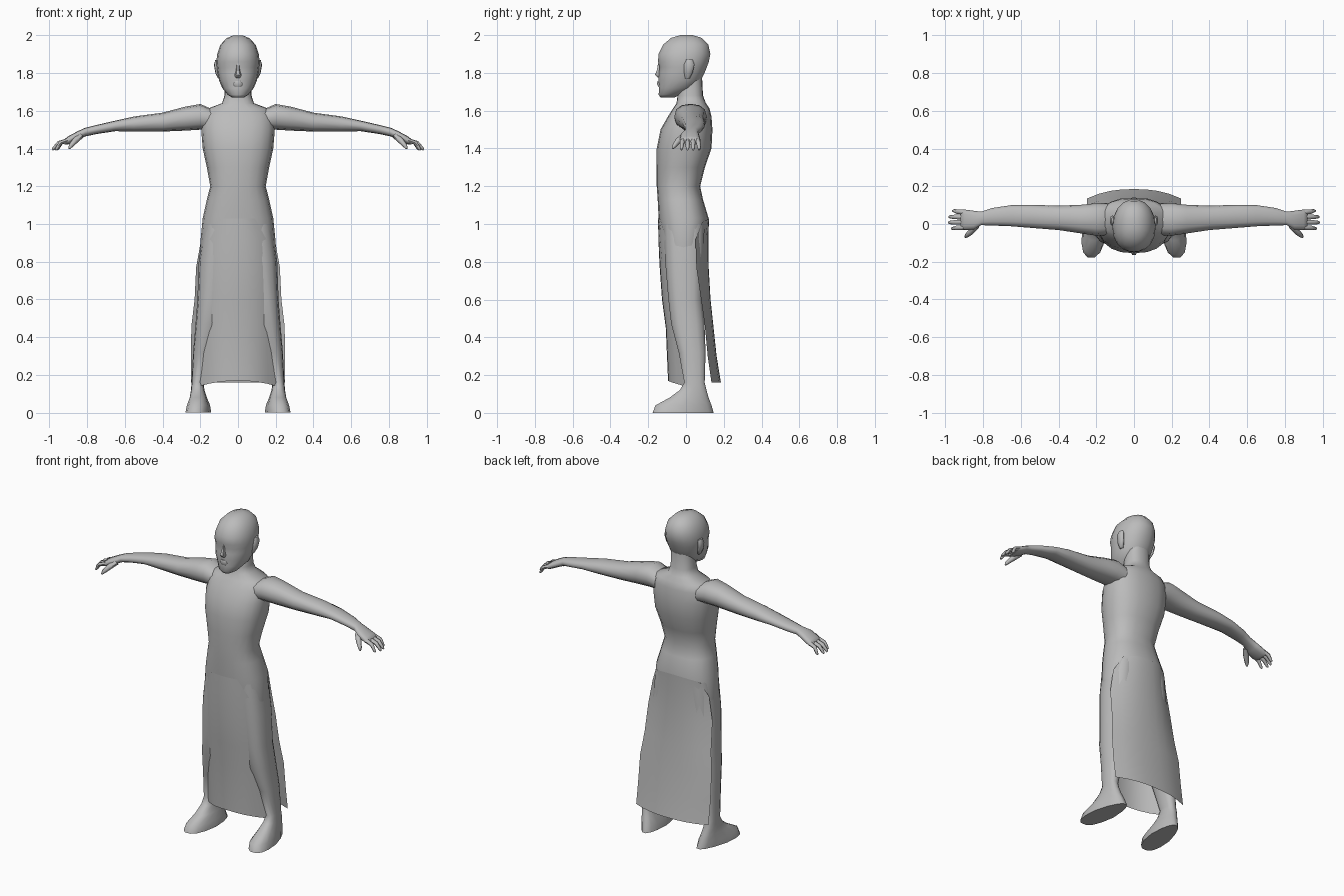
import bpy, bmesh, math
from mathutils import Vector

grey = bpy.data.materials.new("plain_grey")
grey.diffuse_color = (0.5, 0.5, 0.5, 1)


def finish(name, bm, mirror=False, angle=60):
    bmesh.ops.recalc_face_normals(bm, faces=bm.faces[:])
    me = bpy.data.meshes.new(name)
    bm.to_mesh(me)
    bm.free()
    me.materials.append(grey)
    ob = bpy.data.objects.new(name, me)
    bpy.context.collection.objects.link(ob)
    if mirror:
        ob.modifiers.new("mirror", 'MIRROR')
    bpy.ops.object.select_all(action='DESELECT')
    ob.select_set(True)
    bpy.context.view_layer.objects.active = ob
    bpy.ops.object.shade_smooth_by_angle(angle=math.radians(angle))
    return ob


def skin(bm, rings):
    """Join rings of points into a capped tube."""
    loops = [[bm.verts.new(p) for p in r] for r in rings]
    n = len(loops[0])
    for a, b in zip(loops, loops[1:]):
        for i in range(n):
            j = (i + 1) % n
            bm.faces.new((a[i], a[j], b[j], b[i]))
    bm.faces.new(loops[0])
    bm.faces.new(loops[-1])


def oval(lo_u, hi_u, lo_v, hi_v, n, power):
    """Rounded outline between the given limits."""
    pts = []
    for i in range(n):
        t = 2 * math.pi * i / n
        c, s = math.cos(t), math.sin(t)
        c = math.copysign(abs(c) ** power, c)
        s = math.copysign(abs(s) ** power, s)
        pts.append(((lo_u + hi_u) / 2 + c * (hi_u - lo_u) / 2,
                    (lo_v + hi_v) / 2 + s * (hi_v - lo_v) / 2))
    return pts


def upright(name, rows, n=16, power=0.85, mirror=False, bend=None):
    """Loft of rows (z, x0, x1, y0, y1)."""
    bm = bmesh.new()
    skin(bm, [[(u, v, z) for u, v in oval(a, b, c, d, n, power)]
              for z, a, b, c, d in rows])
    if bend:
        for v in bm.verts:
            bend(v.co)
    return finish(name, bm, mirror)


def tube(bm, path, n=6):
    """Thin limb through (point, radius) stations, cut across its direction."""
    d = (Vector(path[-1][0]) - Vector(path[0][0])).normalized()
    side = d.cross(Vector((0, 0, 1))).normalized()
    up = side.cross(d)
    skin(bm, [[Vector(p) + r * (math.cos(k * math.tau / n) * side +
                                math.sin(k * math.tau / n) * up)
               for k in range(n)] for p, r in path])


def flap(name, rows, cols=8):
    """Curved cloth sheet of rows (z, half width, middle y, edge y, edge drop)."""
    bm = bmesh.new()
    grid = []
    for z, w, ym, ye, drop in rows:
        ts = [2 * i / cols - 1 for i in range(cols + 1)]
        grid.append([bm.verts.new((w * t, ym + (ye - ym) * abs(t) ** 2.4,
                                   z - drop * t * t)) for t in ts])
    for a, b in zip(grid, grid[1:]):
        for i in range(cols):
            bm.faces.new((a[i], a[i + 1], b[i + 1], b[i]))
    return finish(name, bm)


# Torso, shoulders and neck
torso = [(0.72, .18, -.10, .09), (0.90, .20, -.13, .105), (1.03, .187, -.145, .12),
         (1.13, .165, -.15, .09), (1.20, .147, -.155, .075), (1.30, .165, -.155, .10),
         (1.40, .187, -.155, .135), (1.50, .195, -.135, .14), (1.57, .19, -.095, .135),
         (1.61, .165, -.07, .125), (1.64, .085, -.05, .105), (1.68, .072, -.045, .09),
         (1.78, .07, -.03, .085)]
upright("torso", [(z, -w, w, f, b) for z, w, f, b in torso], 20)

# Head with jaw
head = [(1.67, .03, -.135, -.06), (1.685, .055, -.146, -.03), (1.72, .083, -.143, .05),
        (1.76, .1, -.147, .08), (1.80, .108, -.145, .10), (1.83, .112, -.142, .112),
        (1.86, .115, -.15, .123), (1.90, .11, -.147, .131), (1.95, .094, -.122, .12),
        (1.985, .06, -.08, .085), (2.0, .025, -.03, .035)]
upright("head", [(z, -w, w, f, b) for z, w, f, b in head], 18, 0.92)

# Nose and lips
upright("nose", [(1.775, -.016, .016, -.152, -.12), (1.79, -.018, .018, -.167, -.12),
                 (1.815, -.011, .011, -.156, -.12), (1.85, -.008, .008, -.15, -.12)], 6)
upright("lips", [(1.725, -.02, .02, -.146, -.12), (1.742, -.03, .03, -.154, -.11),
                 (1.757, -.02, .02, -.15, -.12)], 8)

# Ears
upright("ear", [(1.77, .088, .106, -.005, .02), (1.80, .095, .12, -.01, .035),
                (1.845, .1, .128, -.01, .045), (1.87, .1, .12, .0, .035)], 8, mirror=True)

# Arm from shoulder to palm: x, y0, y1, z0, z1
arm = [(.14, -.06, .11, 1.50, 1.61), (.20, -.062, .11, 1.50, 1.636),
       (.28, -.05, .102, 1.495, 1.622), (.40, -.032, .097, 1.49, 1.59),
       (.55, -.02, .102, 1.49, 1.57), (.65, -.012, .10, 1.492, 1.548),
       (.75, -.008, .085, 1.477, 1.525), (.81, -.006, .065, 1.464, 1.51),
       (.85, -.03, .07, 1.445, 1.492), (.90, -.032, .077, 1.422, 1.465),
       (.92, -.025, .072, 1.42, 1.45)]
bm = bmesh.new()
skin(bm, [[(x, u, v) for u, v in oval(a, b, c, d, 12, 0.85)] for x, a, b, c, d in arm])
finish("arm", bm, mirror=True)

# Fingers and thumb
bm = bmesh.new()
for y0, y1, tip in ((-.018, -.024, .968), (.010, .008, .985), (.037, .038, .982), (.062, .07, .962)):
    mid = (.905 + tip) / 2 + .005
    tube(bm, [((.90, y0, 1.445), .013), ((mid, (y0 + y1) / 2, 1.430), .012),
              ((tip - .008, y1, 1.402), .009), ((tip, y1, 1.393), .005)])
tube(bm, [((.835, -.008, 1.468), .017), ((.865, -.042, 1.44), .016),
          ((.888, -.063, 1.413), .011), ((.895, -.07, 1.400), .005)])
finish("fingers", bm, mirror=True)


def turn_out(co):
    # Feet point slightly outward, heels are narrower
    if co.z < 0.13:
        k = (0.13 - co.z) / 0.13
        if co.y > 0:
            co.x = .205 + (co.x - .205) * (1 - 2.5 * k * co.y)
        co.x -= 0.12 * k * co.y


# Legs and feet
leg = [(1.0, .01, .18, -.12, .10), (0.80, .02, .208, -.112, .095),
       (0.60, .06, .215, -.095, .088), (0.47, .09, .225, -.08, .10),
       (0.32, .14, .238, -.04, .105), (0.16, .183, .246, -.01, .10),
       (0.12, .178, .25, -.035, .11), (0.08, .165, .257, -.09, .122),
       (0.04, .147, .268, -.165, .138), (0.0, .14, .272, -.18, .15)]
upright("leg_and_foot", leg, 14, 0.8, mirror=True, bend=turn_out)

# Hanging cloth, front and back
flap("front_flap", [(1.03, .09, -.148, -.138, 0), (0.92, .15, -.146, -.105, 0),
                    (0.78, .197, -.14, -.06, 0), (0.60, .203, -.127, -.045, 0),
                    (0.45, .203, -.107, -.03, 0), (0.17, .207, -.095, .0, .03)])
flap("back_flap", [(1.03, .15, .122, .085, .02), (0.92, .195, .118, .05, 0),
                   (0.77, .222, .12, .055, 0), (0.60, .23, .13, .08, 0),
                   (0.46, .247, .145, .10, 0), (0.30, .25, .162, .115, 0),
                   (0.16, .25, .185, .135, 0)])
